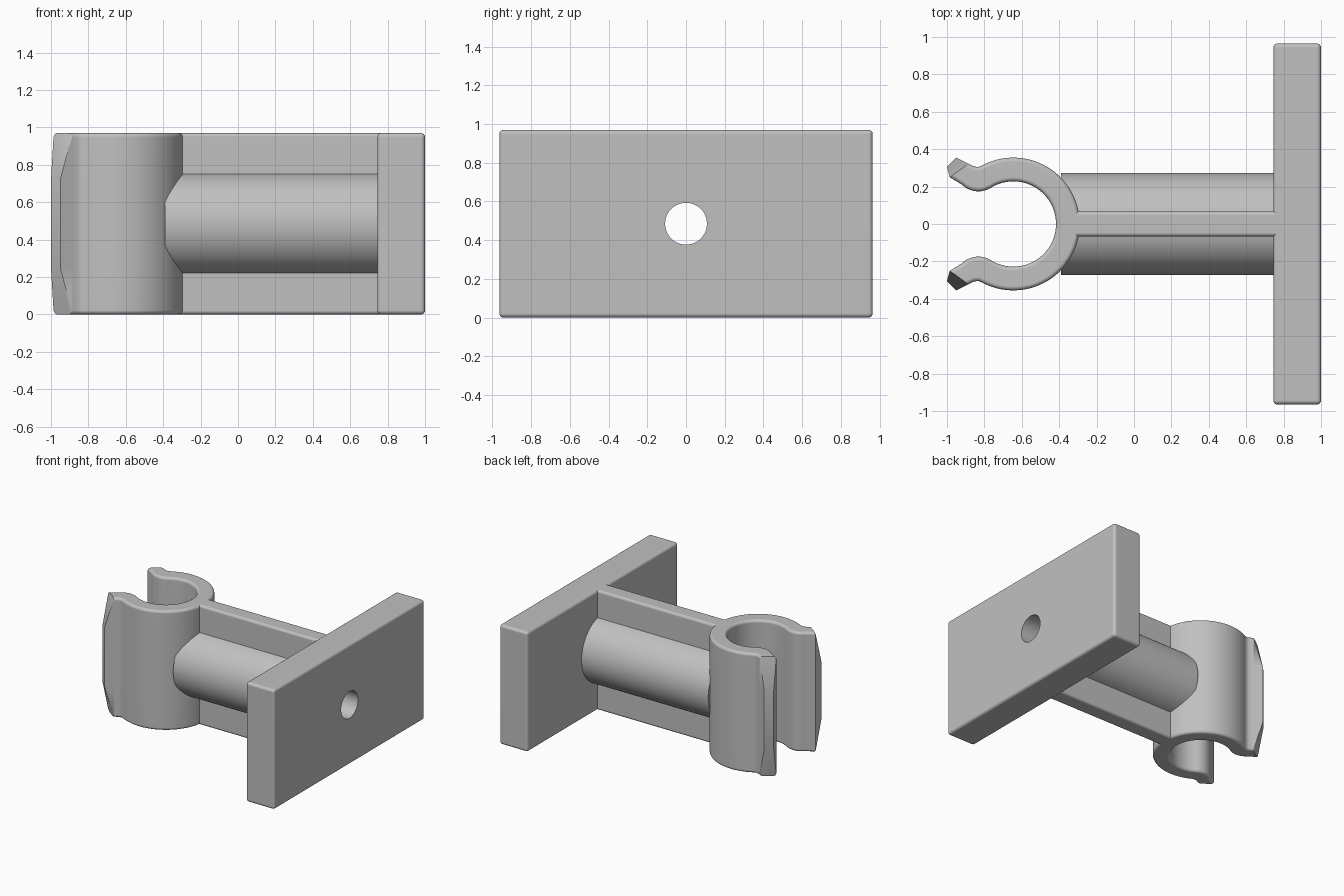
import bpy, bmesh, math
from mathutils import Matrix

if "Cube" in bpy.data.objects:
    bpy.data.objects.remove(bpy.data.objects["Cube"], do_unlink=True)

H = 0.97            # overall height
RING_X = -0.645     # centre of the clip ring
R_OUT, R_IN = 0.355, 0.228

grey = bpy.data.materials.new("plain grey plastic")
grey.use_nodes = True
colour = (0.53, 0.53, 0.53, 1)
grey.diffuse_color = colour
grey.node_tree.nodes["Principled BSDF"].inputs["Base Color"].default_value = colour


def make_object(name, bm):
    bmesh.ops.recalc_face_normals(bm, faces=bm.faces[:])
    mesh = bpy.data.meshes.new(name)
    bm.to_mesh(mesh)
    bm.free()
    mesh.materials.append(grey)
    obj = bpy.data.objects.new(name, mesh)
    bpy.context.collection.objects.link(obj)
    return obj


def round_edges(bm, edges, width):
    bmesh.ops.bevel(bm, geom=edges, offset=width, segments=4, profile=0.5,
                    affect='EDGES', clamp_overlap=True)


def box(name, x0, x1, half_y, width, only_lengthwise=False):
    bm = bmesh.new()
    place = (Matrix.Translation(((x0 + x1) / 2, 0, H / 2))
             @ Matrix.Diagonal((x1 - x0, 2 * half_y, H, 1)))
    bmesh.ops.create_cube(bm, size=1, matrix=place)
    edges = [e for e in bm.edges if not only_lengthwise
             or abs(e.verts[0].co.x - e.verts[1].co.x) > 0.1]
    round_edges(bm, edges, width)
    return make_object(name, bm)


def rod(name, x0, x1, radius, sides):
    bm = bmesh.new()
    place = (Matrix.Translation(((x0 + x1) / 2, 0, H / 2))
             @ Matrix.Rotation(math.pi / 2, 4, 'Y'))
    bmesh.ops.create_cone(bm, cap_ends=True, segments=sides, radius1=radius,
                          radius2=radius, depth=x1 - x0, matrix=place)
    return make_object(name, bm)


def arc(cx, cy, r, start, end, steps):
    angles = [math.radians(start + (end - start) * i / steps) for i in range(steps + 1)]
    return [(cx + r * math.cos(a), cy + r * math.sin(a)) for a in angles]


def spring_clip():
    # half outline: outer ring, flared lip with pointed tip, inner ring
    meet, lip_r = 122, 0.125
    reach = R_IN + lip_r
    lip_x = RING_X + reach * math.cos(math.radians(meet))
    lip_y = reach * math.sin(math.radians(meet))
    half = arc(RING_X, 0, R_OUT, 0, 118, 28)
    half += [(-0.832, 0.305), (-0.855, 0.307), (-0.885, 0.322)]
    tip = len(half)
    half += [(-0.95, 0.355), (-1.0, 0.305), (-0.985, 0.25)]
    half += arc(lip_x, lip_y, lip_r, 225, 360 + meet - 180, 12)
    half += arc(RING_X, 0, R_IN, meet, 0, 28)[1:]
    outline = half + [(x, -y) for x, y in reversed(half[1:-1])]
    n = len(outline)
    # each tip corner folds onto its neighbour at the top and bottom
    fold = {tip: tip - 1, tip + 1: tip + 2,
            n - tip: n - tip + 1, n - tip - 1: n - tip - 2}

    bm = bmesh.new()
    levels = []
    for z, folded in ((0, True), (0.25, False), (0.72, False), (H, True)):
        ring = {}
        for i, (x, y) in enumerate(outline):
            if not (folded and i in fold):
                ring[i] = bm.verts.new((x, y, z))
        for i in range(n):
            if i not in ring:
                ring[i] = ring[fold[i]]
        levels.append([ring[i] for i in range(n)])
    for low, high in zip(levels, levels[1:]):
        for i in range(n):
            j = (i + 1) % n
            corners = list(dict.fromkeys((low[i], low[j], high[j], high[i])))
            if len(corners) > 2:
                bm.faces.new(corners)
    caps = [bm.faces.new(list(dict.fromkeys(level))) for level in (levels[0], levels[-1])]
    # soften the rims, leaving the tip facets crisp
    tips = {level[i] for level in (levels[0], levels[-1]) for i in fold}
    rims = [e for cap in caps for e in cap.edges
            if not (e.verts[0] in tips and e.verts[1] in tips)]
    bmesh.ops.recalc_face_normals(bm, faces=bm.faces[:])
    round_edges(bm, rims, 0.022)
    return make_object("spring_clip", bm)


parts = [
    box("mounting_plate", 0.745, 1.0, 0.965, 0.022),
    box("stiffening_web", -0.315, 0.76, 0.067, 0.02, only_lengthwise=True),
    rod("round_stem", -0.39, 0.76, 0.273, 96),
    spring_clip(),
]

# screw hole through plate, stem and back of the clip
drill = rod("hole_cutter", -0.6, 1.2, 0.108, 48)
drill.hide_render = True

for obj in parts:
    bpy.ops.object.select_all(action='DESELECT')
    obj.select_set(True)
    bpy.context.view_layer.objects.active = obj
    cut = obj.modifiers.new("screw_hole", 'BOOLEAN')
    cut.operation = 'DIFFERENCE'
    cut.solver = 'EXACT'
    cut.object = drill
    bpy.ops.object.modifier_apply(modifier=cut.name)
    bpy.ops.object.shade_smooth_by_angle(angle=math.radians(28))
    flat = obj.modifiers.new("even_shading", 'WEIGHTED_NORMAL')
    flat.keep_sharp = True
    bpy.ops.object.modifier_apply(modifier=flat.name)

bpy.data.objects.remove(drill, do_unlink=True)
